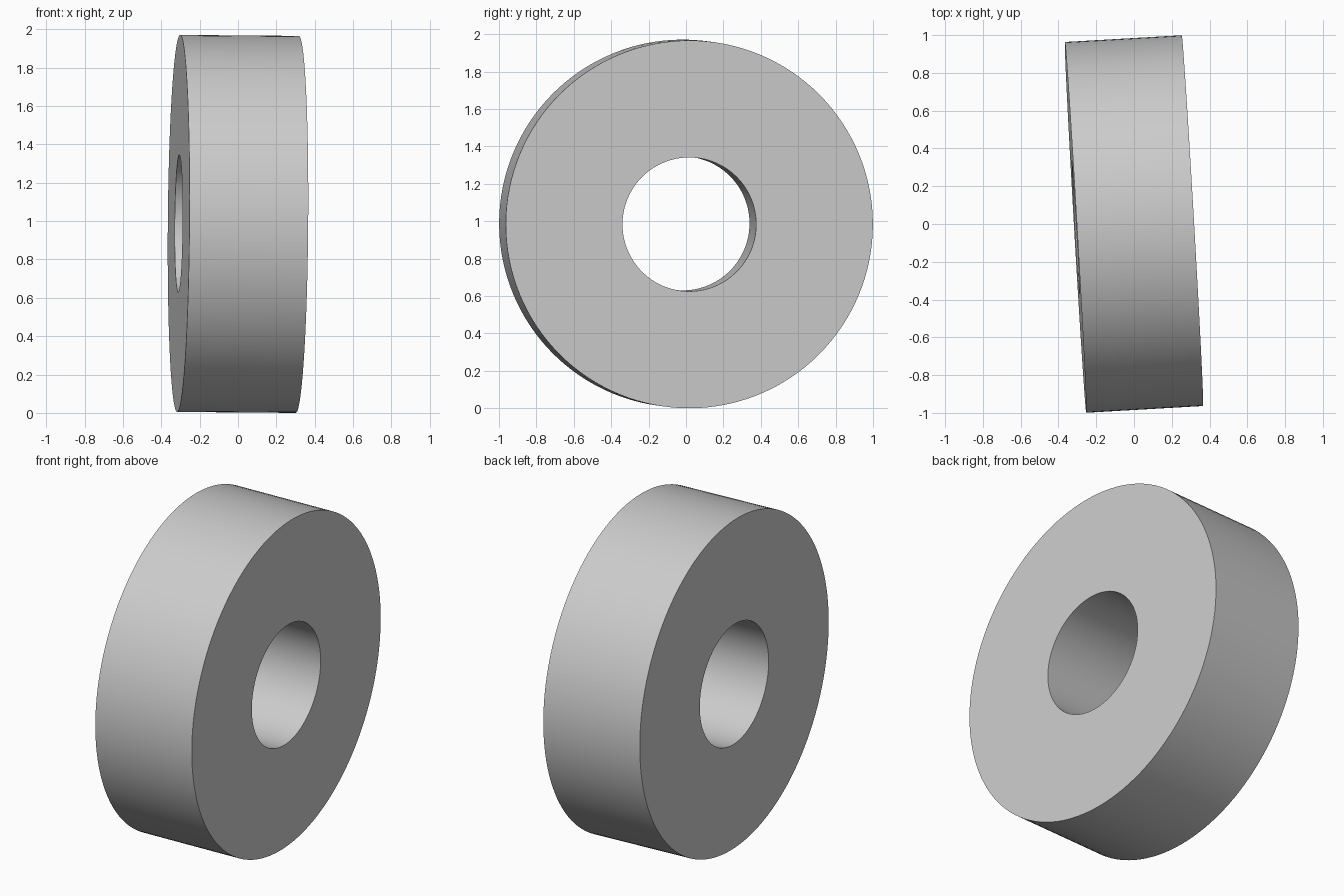
import bpy, bmesh, math
from mathutils import Vector

cube = bpy.data.objects.get("Cube")
if cube:
    bpy.data.objects.remove(cube, do_unlink=True)

OUTER, INNER, WIDTH, SEGMENTS = 0.983, 0.358, 0.62, 128
AXIS = Vector((0.998, 0.0575, -0.008)).normalized()

# Plain grey material
grey = bpy.data.materials.new("light_grey")
grey.use_nodes = True
colour = (0.6, 0.6, 0.6, 1)
grey.diffuse_color = colour
grey.node_tree.nodes["Principled BSDF"].inputs["Base Color"].default_value = colour

# Rectangular section spun into a thick ring
bm = bmesh.new()
h = WIDTH / 2
corners = [(INNER, -h), (OUTER, -h), (OUTER, h), (INNER, h)]
verts = [bm.verts.new((r, 0, z)) for r, z in corners]
edges = [bm.edges.new((verts[i], verts[(i + 1) % 4])) for i in range(4)]
bmesh.ops.spin(bm, geom=verts + edges, cent=(0, 0, 0), axis=(0, 0, 1),
               angle=math.tau, steps=SEGMENTS, use_merge=False)
bmesh.ops.remove_doubles(bm, verts=bm.verts, dist=0.0001)
bmesh.ops.recalc_face_normals(bm, faces=bm.faces)

# Lay the ring on its rim, slightly turned
bm.transform(AXIS.to_track_quat('Z', 'Y').to_matrix().to_4x4())
lowest = min(v.co.z for v in bm.verts)
bmesh.ops.translate(bm, verts=bm.verts, vec=(0, 0, -lowest))

mesh = bpy.data.meshes.new("spacer_ring")
bm.to_mesh(mesh)
bm.free()
mesh.materials.append(grey)
ring = bpy.data.objects.new("spacer_ring", mesh)
bpy.context.collection.objects.link(ring)

# Smooth walls with sharp rims
bpy.ops.object.select_all(action='DESELECT')
ring.select_set(True)
bpy.context.view_layer.objects.active = ring
bpy.ops.object.shade_smooth_by_angle(angle=math.radians(30))
